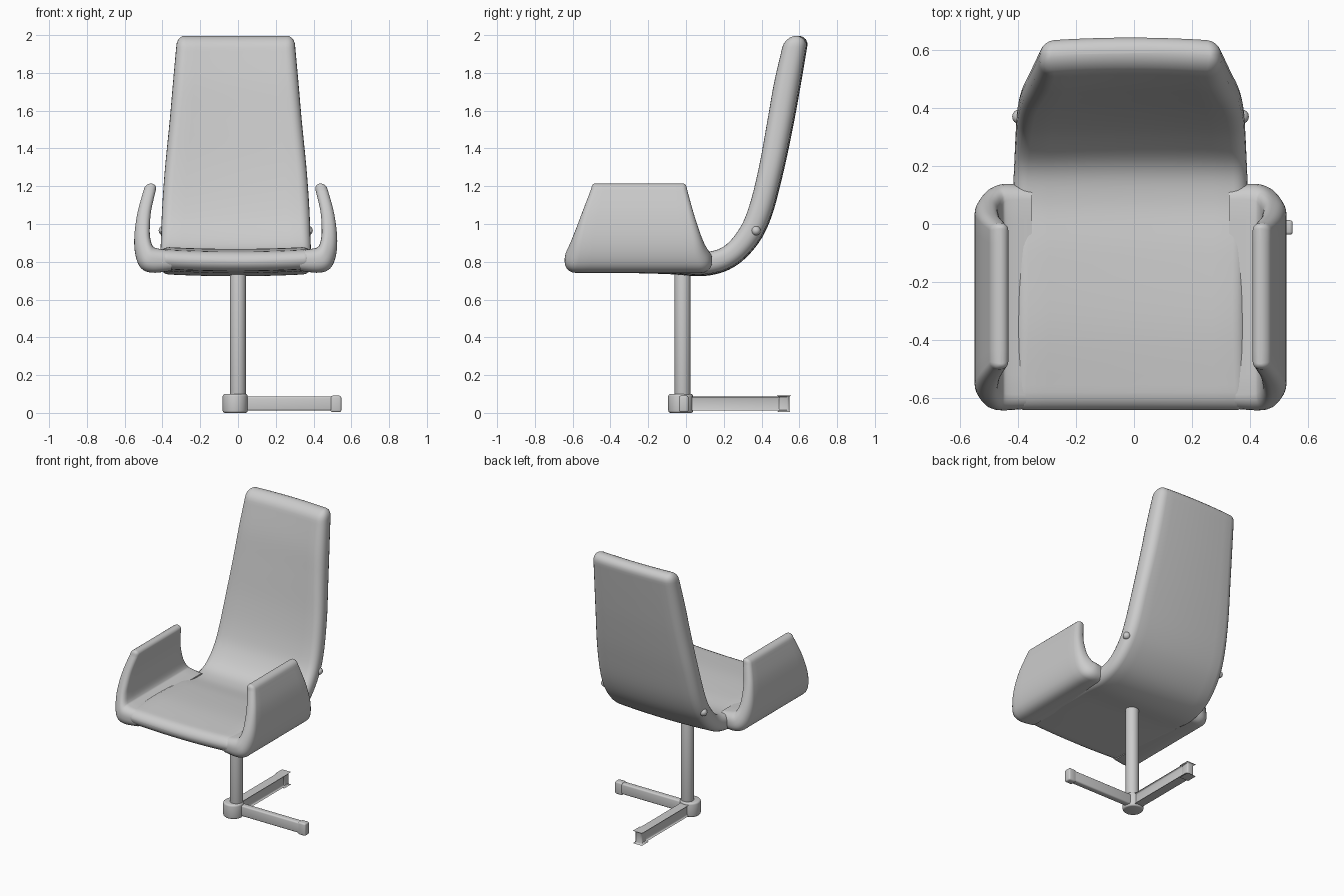
import bpy, bmesh, math
from mathutils import Vector

if "Cube" in bpy.data.objects:
    bpy.data.objects.remove(bpy.data.objects["Cube"])

CX = -0.012  # the upholstery sits slightly left of the column


def finish(bm, name, angle=40):
    bmesh.ops.recalc_face_normals(bm, faces=bm.faces)
    mesh = bpy.data.meshes.new(name)
    bm.to_mesh(mesh)
    bm.free()
    ob = bpy.data.objects.new(name, mesh)
    bpy.context.collection.objects.link(ob)
    bpy.ops.object.select_all(action='DESELECT')
    ob.select_set(True)
    bpy.context.view_layer.objects.active = ob
    bpy.ops.object.shade_smooth_by_angle(angle=math.radians(angle))
    return ob


def spline(rows, steps=6):
    """Catmull-Rom interpolation through rows of numbers."""
    out = []
    for i in range(len(rows) - 1):
        a, b, c, d = (rows[min(max(i + k, 0), len(rows) - 1)] for k in (-1, 0, 1, 2))
        for s in range(steps):
            t = s / steps
            out.append([0.5 * (2 * q + (r - p) * t + (2 * p - 5 * q + 4 * r - w) * t * t
                               + (3 * q - p - 3 * r + w) * t ** 3)
                        for p, q, r, w in zip(a, b, c, d)])
    return out + [list(rows[-1])]


def section(half_w, half_t, n=5, flat=10):
    """Rounded-edge slab outline as (across, through) pairs; through is -1..1."""
    r = half_t * 0.85
    k = r / half_t
    corner = [(half_w - r + r * math.sin(a), 1 - k + k * math.cos(a))
              for a in (math.pi / 2 * i / n for i in range(n + 1))]
    top = [((half_w - r) * (2 * i / flat - 1), 1) for i in range(1, flat)]
    right = corner + [(u, -v) for u, v in reversed(corner)]
    left = [(-u, v) for u, v in reversed(right)]
    return top + right + [(u, -1) for u, _ in reversed(top)] + left


def padded_slab(name, rows, place, bow, caps):
    """Loft slab sections; row = inner a,z, outer a,z, low and high side limit."""
    rows = spline(rows)
    stations = [(Vector(r[0:2]), Vector(r[2:4]), r[4], r[5]) for r in rows]

    def cap(end, prev, depth):
        mid = (end[0] + end[1]) / 2
        direction = (mid - (prev[0] + prev[1]) / 2).normalized()
        extra = []
        for a in (20, 40, 60, 75, 86):
            c, s = math.cos(math.radians(a)), math.sin(math.radians(a))
            m = mid + direction * depth * s
            h = (end[0] - end[1]) / 2 * c
            shrink = depth * (1 - c) * 0.7
            extra.append((m + h, m - h, end[2] + shrink, end[3] - shrink))
        return extra

    start = cap(stations[0], stations[1], caps[0]) if caps[0] else []
    stop = cap(stations[-1], stations[-2], caps[1]) if caps[1] else []
    bm = bmesh.new()
    rings = []
    for inner, outer, lo, hi in start[::-1] + stations + stop:
        mid, half = (inner + outer) / 2, (inner - outer) / 2
        hw = (hi - lo) / 2
        lift = half.normalized() * bow
        rings.append([bm.verts.new(place((lo + hi) / 2 + u, mid + half * v + lift * (u / hw) ** 2))
                      for u, v in section(hw, half.length)])
    for a, b in zip(rings, rings[1:]):
        for i in range(len(a)):
            j = (i + 1) % len(a)
            bm.faces.new((a[i], a[j], b[j], b[i]))
    bm.faces.new(rings[0])
    bm.faces.new(rings[-1])
    return finish(bm, name, 60)


# One-piece seat and tall backrest: inner y,z, outer y,z, half width
shell = [(-0.58, 0.855, -0.58, 0.75, 0.405), (-0.35, 0.868, -0.35, 0.742, 0.405),
         (-0.10, 0.858, -0.10, 0.735, 0.405), (0.08, 0.842, 0.10, 0.725, 0.405),
         (0.20, 0.87, 0.25, 0.77, 0.40), (0.29, 0.97, 0.37, 0.88, 0.395),
         (0.345, 1.10, 0.45, 1.03, 0.39), (0.395, 1.30, 0.515, 1.27, 0.375),
         (0.44, 1.55, 0.57, 1.53, 0.35), (0.475, 1.75, 0.61, 1.75, 0.332),
         (0.518, 1.935, 0.642, 1.94, 0.315)]
padded_slab("seat_and_back", [r[:4] + (-r[4], r[4]) for r in shell],
            lambda u, p: (CX + u, p.x, p.y), 0.012, (0.062, 0.06))

# Wrap-up armrests: inner x,z, outer x,z, front y, back y
arm = [(0.34, 0.860, 0.34, 0.752, -0.635, 0.13), (0.42, 0.872, 0.44, 0.742, -0.642, 0.138),
       (0.442, 0.888, 0.50, 0.765, -0.637, 0.125), (0.453, 0.93, 0.530, 0.83, -0.615, 0.098),
       (0.455, 0.98, 0.537, 0.93, -0.588, 0.072), (0.448, 1.07, 0.52, 1.06, -0.548, 0.038),
       (0.422, 1.182, 0.485, 1.188, -0.502, 0.005)]
for side, label in ((-1, "left"), (1, "right")):
    padded_slab("armrest_" + label, arm,
                lambda u, p: (CX + side * p.x, u, p.y), 0.0, (0, 0.03))
    # small side buttons on the backrest edge
    bm = bmesh.new()
    bmesh.ops.create_uvsphere(bm, u_segments=16, v_segments=10, radius=0.025)
    bmesh.ops.translate(bm, verts=bm.verts, vec=(CX + side * 0.383, 0.37, 0.965))
    finish(bm, "side_button_" + label)


def cylinder(name, x, y, z0, z1, r, bevel):
    bm = bmesh.new()
    bmesh.ops.create_cone(bm, cap_ends=True, segments=40, radius1=r, radius2=r, depth=z1 - z0)
    bmesh.ops.translate(bm, verts=bm.verts, vec=(x, y, (z0 + z1) / 2))
    rims = [e for e in bm.edges if abs(e.verts[0].co.z - e.verts[1].co.z) < 1e-5]
    bmesh.ops.bevel(bm, geom=rims, offset=bevel, segments=3, affect='EDGES', profile=0.5)
    finish(bm, name)


# Column and base hub
cylinder("column", 0, -0.018, 0.05, 0.77, 0.042, 0.003)
cylinder("base_hub", -0.015, -0.028, 0.0, 0.10, 0.066, 0.012)


def bar(name, start, end, width, z0, z1, along_y):
    bm = bmesh.new()
    bmesh.ops.create_cube(bm, size=1)
    for v in bm.verts:
        l = start if v.co.x < 0 else end
        w = v.co.y * width - 0.012
        v.co = (w, l, z0 if v.co.z < 0 else z1) if along_y else (l, w, z0 if v.co.z < 0 else z1)
    bmesh.ops.bevel(bm, geom=bm.edges[:], offset=0.01, segments=3, affect='EDGES', profile=0.5)
    finish(bm, name)


# Two base legs at right angles, each with a foot block at the tip
for label, along_y in (("side", False), ("rear", True)):
    bar("leg_" + label, -0.01, 0.53, 0.044, 0.012, 0.087, along_y)
    bar("foot_" + label, 0.49, 0.547, 0.05, 0.004, 0.091, along_y)
